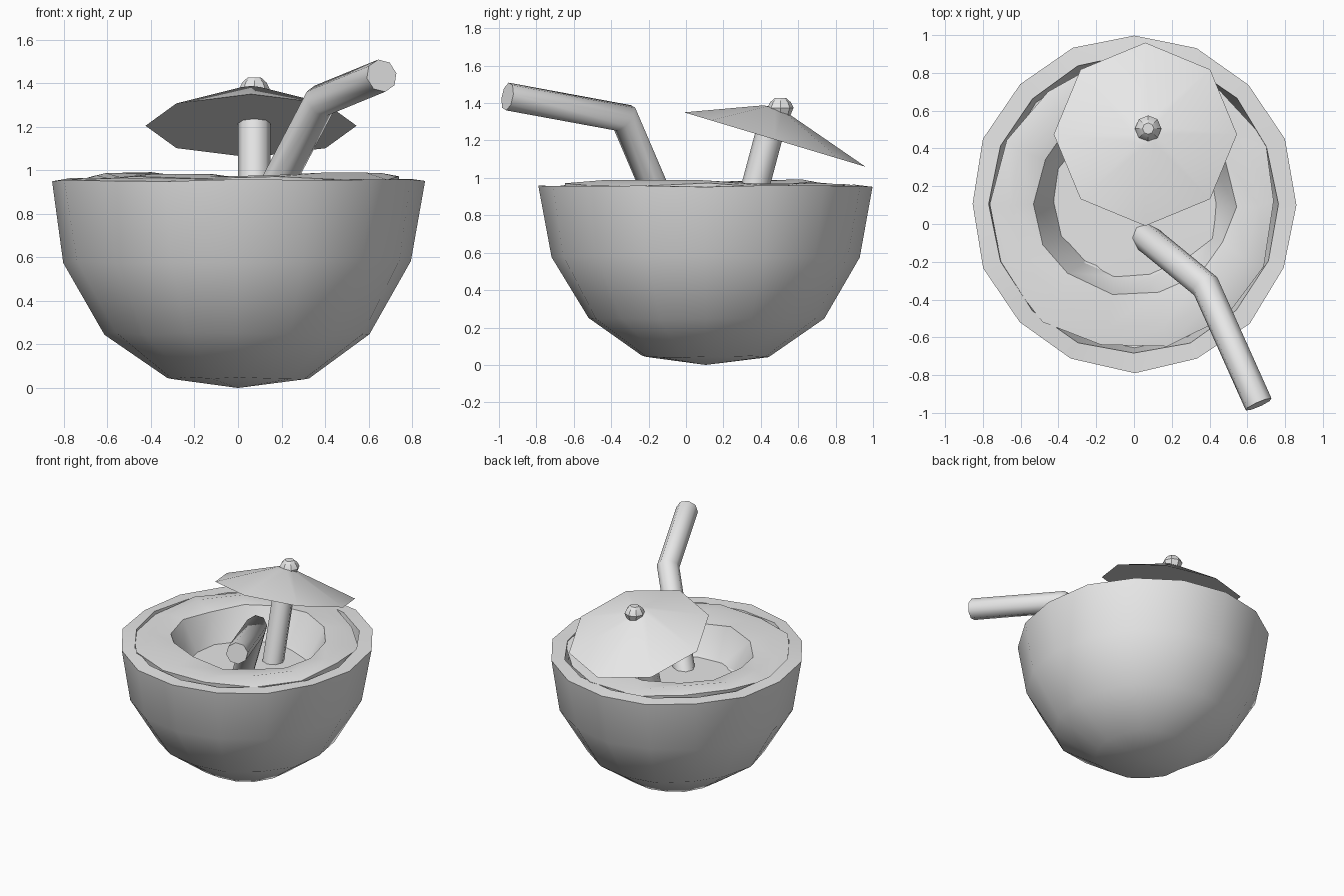
import bpy, bmesh, math, random
from mathutils import Vector

random.seed(4)
if "Cube" in bpy.data.objects:
    bpy.data.objects.remove(bpy.data.objects["Cube"], do_unlink=True)

grey = bpy.data.materials.new("plain_grey")
grey.use_nodes = True
grey.diffuse_color = (0.8, 0.8, 0.8, 1)
grey.node_tree.nodes["Principled BSDF"].inputs["Base Color"].default_value = (0.8, 0.8, 0.8, 1)


def finish(name, bm, angle):
    bmesh.ops.recalc_face_normals(bm, faces=bm.faces)
    mesh = bpy.data.meshes.new(name)
    bm.to_mesh(mesh)
    bm.free()
    mesh.materials.append(grey)
    obj = bpy.data.objects.new(name, mesh)
    bpy.context.collection.objects.link(obj)
    bpy.ops.object.select_all(action="DESELECT")
    obj.select_set(True)
    bpy.context.view_layer.objects.active = obj
    bpy.ops.object.shade_smooth_by_angle(angle=math.radians(angle))
    return obj


def skin(bm, rings):
    """Join neighbouring rings of vertices with quads, or a fan at a tip."""
    for a, b in zip(rings, rings[1:]):
        n = max(len(a), len(b))
        for i in range(n):
            j = (i + 1) % n
            if len(a) == 1:
                bm.faces.new((a[0], b[i], b[j]))
            elif len(b) == 1:
                bm.faces.new((a[i], a[j], b[0]))
            else:
                bm.faces.new((a[i], a[j], b[j], b[i]))


def lathe(name, profile, sides, centre, angle=35, jitter=0.0, stretch=1.0, warp=None):
    bm = bmesh.new()
    rings = []
    for r, z in profile:
        ring = []
        for i in range(1 if r == 0 else sides):
            t = 2 * math.pi * i / sides
            p = Vector((r * math.cos(t), r * stretch * math.sin(t), z))
            if jitter and r:
                p += Vector([random.uniform(-jitter, jitter) for _ in range(3)])
            if warp:
                p = warp(p)
            ring.append(bm.verts.new(p + Vector(centre)))
        rings.append(ring)
    skin(bm, rings)
    for ring in (rings[0], rings[-1]):
        if len(ring) > 2:
            bm.faces.new(ring)
    return finish(name, bm, angle)


def tube(name, path, radius, sides=8):
    """Tube with mitred bends and flat ends."""
    bm = bmesh.new()
    pts = [Vector(p) for p in path]
    first = (pts[1] - pts[0]).normalized()
    u = first.orthogonal().normalized()
    v = first.cross(u)
    offsets = [radius * (u * math.cos(a) + v * math.sin(a))
               for a in (2 * math.pi * i / sides for i in range(sides))]
    rings = [[pts[0] + o for o in offsets]]
    for k in range(1, len(pts)):
        d = (pts[k] - pts[k - 1]).normalized()
        n = d
        if k < len(pts) - 1:
            n = (d + (pts[k + 1] - pts[k]).normalized()).normalized()
        rings.append([q + d * ((pts[k] - q).dot(n) / d.dot(n)) for q in rings[-1]])
    rings = [[bm.verts.new(q) for q in ring] for ring in rings]
    skin(bm, rings)
    bm.faces.new(rings[0])
    bm.faces.new(rings[-1])
    return finish(name, bm, 50)


# Coconut shell: faceted half sphere with a thick flat rim
shell = [(0, 0), (0.33, 0.045), (0.61, 0.25), (0.80, 0.58), (0.86, 0.955),
         (0.765, 0.96), (0.73, 0.66), (0, 0.6)]
lathe("shell", shell, 16, (0, 0.105, 0), angle=45, jitter=0.006, stretch=1.035)


# Ragged flesh ring; its hole is a little shorter towards the front
def ragged(p):
    if p.y < 0 and p.xy.length < 0.6:
        p.y *= 0.86
    return p


flesh = [(0.72, 0.72), (0.755, 0.955), (0.66, 0.975), (0.54, 0.965), (0.44, 0.75), (0.4, 0.70)]
lathe("flesh", flesh, 14, (0, 0.105, 0), angle=30, jitter=0.018, stretch=1.03, warp=ragged)

# Drink surface inside the hole
lathe("drink", [(0.52, 0.68), (0.52, 0.74), (0, 0.745)], 16, (0, 0.09, 0))

# Bent straw
tube("straw", [(0.05, -0.06, 0.69), (0.38, -0.33, 1.32), (0.66, -0.955, 1.435)], 0.076)

# Parasol: stick, tilted eight-sided canopy and a small knob
tube("parasol_stick", [(0.075, 0.30, 0.69), (0.075, 0.455, 1.27)], 0.075)


def tilt(p):
    return Vector((p.x, p.y, p.z - 0.30 * p.y))


canopy = lathe("parasol_canopy", [(0, 0.0), (0.485, 0.0), (0.06, 0.165), (0, 0.17)], 8,
               (0.06, 0.475, 1.205), angle=28, warp=tilt)
knob = [(0.05, -0.03), (0.07, 0.02), (0.055, 0.05), (0.03, 0.072)]
lathe("parasol_knob", knob, 8, (0.075, 0.505, 1.355), angle=30)
